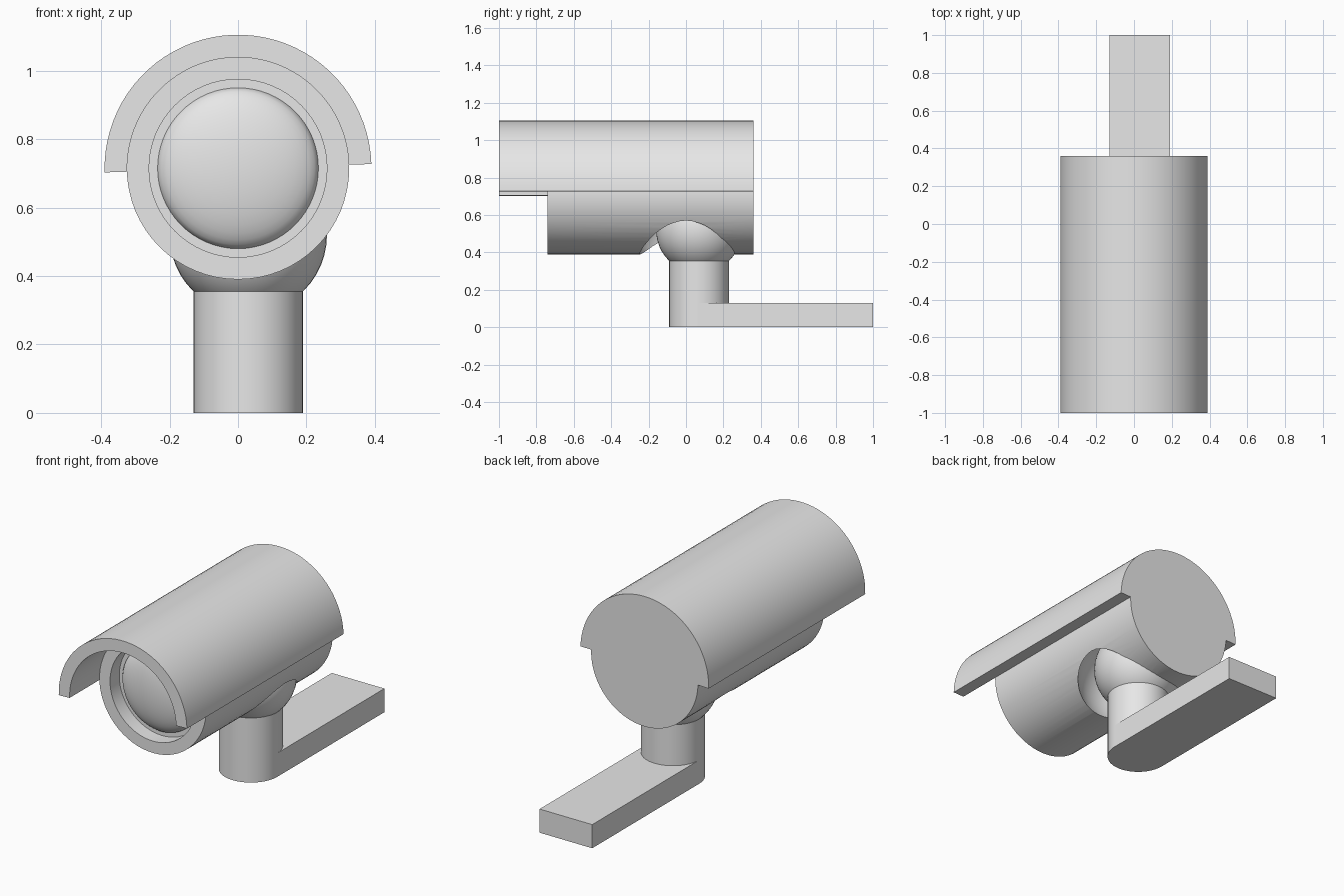
import bpy, bmesh, math
from mathutils import Matrix, Vector

cube = bpy.data.objects.get("Cube")
if cube:
    bpy.data.objects.remove(cube, do_unlink=True)

grey = bpy.data.materials.new("plain grey")
grey.use_nodes = True
colour = (0.8, 0.8, 0.8, 1)
grey.diffuse_color = colour
grey.node_tree.nodes["Principled BSDF"].inputs["Base Color"].default_value = colour

AXIS_Z = 0.715   # height of the housing axis
BACK = 0.36      # rear face of the housing


def finish(name, bm, smooth=True):
    bmesh.ops.recalc_face_normals(bm, faces=bm.faces[:])
    mesh = bpy.data.meshes.new(name)
    bm.to_mesh(mesh)
    bm.free()
    mesh.materials.append(grey)
    obj = bpy.data.objects.new(name, mesh)
    bpy.context.collection.objects.link(obj)
    if smooth:
        shade(obj)
    return obj


def select(obj):
    bpy.ops.object.select_all(action="DESELECT")
    obj.select_set(True)
    bpy.context.view_layer.objects.active = obj


def shade(obj):
    select(obj)
    bpy.ops.object.shade_smooth_by_angle(angle=math.radians(30))


def revolve(name, profile, steps=64):
    """Spin (radius, y) points around the housing axis."""
    bm = bmesh.new()
    verts = [bm.verts.new((r, y, AXIS_Z)) for r, y in profile]
    edges = [bm.edges.new(pair) for pair in zip(verts, verts[1:])]
    bmesh.ops.spin(bm, geom=verts + edges, cent=(0, 0, AXIS_Z), axis=(0, 1, 0),
                   angle=math.tau, steps=steps)
    bmesh.ops.remove_doubles(bm, verts=bm.verts[:], dist=0.0001)
    return finish(name, bm)


def ball(name, radius, centre):
    bm = bmesh.new()
    bmesh.ops.create_uvsphere(bm, u_segments=48, v_segments=24, radius=radius,
                              matrix=Matrix.Translation(centre))
    return finish(name, bm)


def extrude(name, points, offset):
    bm = bmesh.new()
    face = bm.faces.new([bm.verts.new(p) for p in points])
    new = bmesh.ops.extrude_face_region(bm, geom=[face], use_keep_orig=True)["geom"]
    bmesh.ops.translate(bm, vec=offset,
                        verts=[v for v in new if isinstance(v, bmesh.types.BMVert)])
    return finish(name, bm)


# Housing with a recessed front, scooped out underneath around the joint
housing = revolve("housing", [(0, BACK), (0.325, BACK), (0.325, -0.74),
                              (0.26, -0.74), (0.26, -0.66), (0, -0.66)])
cutter = ball("socket_cutter", 0.27, (0.03, 0, 0.5))
cutter.hide_render = True
cut = housing.modifiers.new("socket", "BOOLEAN")
cut.operation = "DIFFERENCE"
cut.object = cutter
select(housing)
bpy.ops.object.modifier_apply(modifier=cut.name)
bpy.data.objects.remove(cutter, do_unlink=True)
shade(housing)

# Domed lens
dome = [(0.235 * math.cos(a), -0.66 - 0.075 * math.sin(a))
        for a in (math.pi / 2 * i / 10 for i in range(11))]
revolve("lens", dome)

# Half-round sun hood, turned slightly about the axis
start, steps = math.radians(1.8), 40
arc = [start + math.pi * i / steps for i in range(steps + 1)]
outline = [(0.39, a) for a in arc] + [(0.324, a) for a in reversed(arc)]
extrude("sun_hood", [(r * math.cos(a), -1, AXIS_Z + r * math.sin(a)) for r, a in outline],
        Vector((0, BACK + 1, 0)))

# Ball joint and round post
ball("ball_joint", 0.23, (0.03, 0.07, 0.52))
bm = bmesh.new()
bmesh.ops.create_cone(bm, cap_ends=True, segments=48, radius1=0.16, radius2=0.16,
                      depth=0.36, matrix=Matrix.Translation((0.03, 0.07, 0.18)))
finish("post", bm)

# Flat mounting arm running back from the post
bm = bmesh.new()
bmesh.ops.create_cube(bm, size=1, matrix=Matrix.Translation((0.03, 0.535, 0.065))
                      @ Matrix.Diagonal((0.32, 0.93, 0.13, 1)))
finish("mounting_arm", bm, smooth=False)
